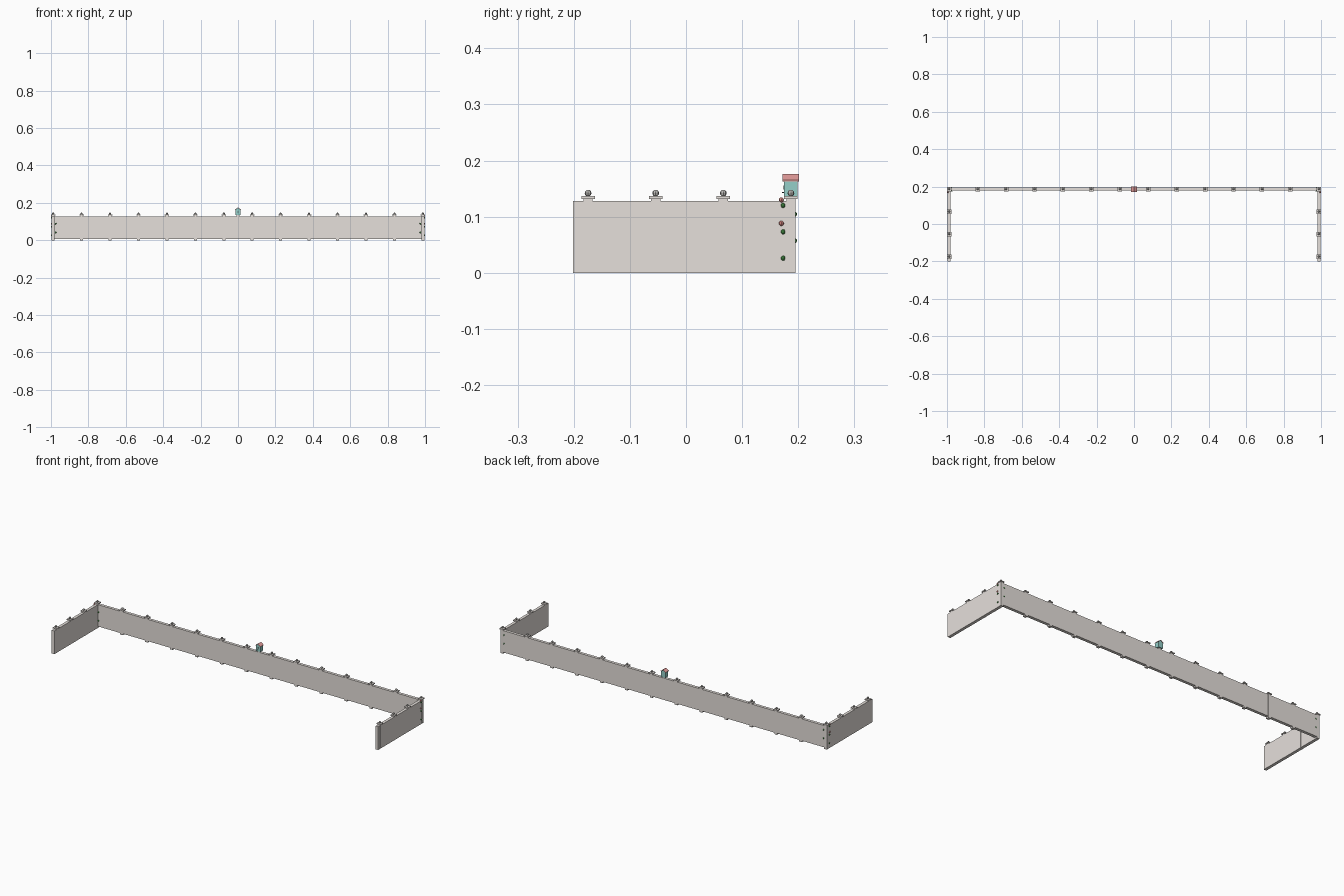
import bpy, bmesh
from mathutils import Matrix, Vector

cube = bpy.data.objects.get("Cube")
if cube:
    bpy.data.objects.remove(cube, do_unlink=True)


def material(name, r, g, b):
    m = bpy.data.materials.new(name)
    m.use_nodes = True
    m.diffuse_color = (r, g, b, 1)
    m.node_tree.nodes["Principled BSDF"].inputs["Base Color"].default_value = (r, g, b, 1)
    return m


STONE = material("pale stone", 0.79, 0.745, 0.71)
METAL = material("grey finial", 0.50, 0.49, 0.47)
LEAF = material("leaf green", 0.07, 0.31, 0.07)
FLOWER = material("flower red", 0.66, 0.24, 0.22)
TEAL = material("teal paint", 0.30, 0.62, 0.58)
ROOF = material("pink roof", 0.79, 0.34, 0.33)
DARK = material("dark opening", 0.05, 0.05, 0.05)


def finish(name, bm, mat):
    mesh = bpy.data.meshes.new(name)
    bmesh.ops.recalc_face_normals(bm, faces=bm.faces)
    bm.to_mesh(mesh)
    bm.free()
    mesh.materials.append(mat)
    ob = bpy.data.objects.new(name, mesh)
    bpy.context.collection.objects.link(ob)


def boxes(name, mat, spans):
    """Boxes given by their lower and upper corners."""
    bm = bmesh.new()
    for lo, hi in spans:
        lo, hi = Vector(lo), Vector(hi)
        bmesh.ops.create_cube(bm, size=1, matrix=Matrix.Translation((lo + hi) / 2)
                              @ Matrix.Diagonal((*(hi - lo), 1)))
    finish(name, bm, mat)


def balls(name, mat, centres, radius, stretch=1):
    """Low-poly flat-shaded balls, optionally stretched upwards."""
    bm = bmesh.new()
    for c in centres:
        bmesh.ops.create_uvsphere(bm, u_segments=8, v_segments=6, radius=radius,
                                  matrix=Matrix.Translation(c)
                                  @ Matrix.Diagonal((1, 1, stretch, 1)))
    finish(name, bm, mat)


def prism(name, mat, outline, y0, y1):
    """An x-z outline extruded along y."""
    bm = bmesh.new()
    face = bm.faces.new([bm.verts.new((x, y0, z)) for x, z in outline])
    ext = bmesh.ops.extrude_face_region(bm, geom=[face])
    moved = [g for g in ext["geom"] if isinstance(g, bmesh.types.BMVert)]
    bmesh.ops.translate(bm, verts=moved, vec=(0, y1 - y0, 0))
    finish(name, bm, mat)


def square(x, y, half, z0, z1):
    return (x - half, y - half, z0), (x + half, y + half, z1)


# Layout of the three walls
X, Y, HALF, TOP = 0.988, 0.187, 0.008, 0.128
back_posts = [(-X + i * 2 * X / 13, Y) for i in range(14)]
side_posts = [(s * X, Y - i * 0.1205) for s in (-1, 1) for i in range(1, 4)]
posts = back_posts + side_posts

# Walls
boxes("back_wall", STONE, [((-X, Y - HALF, 0.008), (X, Y + HALF, TOP))])
for side, s in (("left", 1), ("right", -1)):
    boxes(side + "_wall", STONE,
          [((s * X - HALF, -0.201, 0), (s * X + HALF, Y + HALF, TOP))])

# Posts, flush with the walls, with caps and finials
boxes("posts", STONE, [square(x, y, HALF + 0.0002, 0, 0.132) for x, y in posts])
boxes("post_caps", STONE, [square(x, y, 0.012, 0.132, 0.137) for x, y in posts])
balls("finials", METAL, [(x, y, 0.142) for x, y in posts], 0.006)

# Climbing plants on the corner posts
offsets = [(0.009, -0.014), (-0.013, -0.011), (-0.013, 0.007)]
leaves, flowers = [], []
for s in (-1, 1):
    for i in range(7):
        dx, dy = offsets[i % 3]
        leaves.append((s * (X + dx), Y + dy, 0.026 + i * 0.0157))
    for z in (0.088, 0.130):
        flowers.append((s * (X + 0.008), 0.170, z))
balls("vine_leaves", LEAF, leaves, 0.0038, 1.2)
balls("vine_flowers", FLOWER, flowers, 0.0045)

# Birdhouse on the middle of the back wall
boxes("birdhouse_base", STONE, [square(0, Y, 0.007, TOP, 0.135)])
prism("birdhouse_body", TEAL,
      [(-0.014, 0.134), (0.014, 0.134), (0.014, 0.163), (0, 0.1735), (-0.014, 0.163)],
      0.175, 0.199)
prism("birdhouse_roof", ROOF,
      [(-0.016, 0.163), (-0.016, 0.165), (0, 0.176), (0.016, 0.165), (0.016, 0.163), (0, 0.174)],
      0.172, 0.201)

# Round entrance and perch
bm = bmesh.new()
for z, r, depth, y in ((0.152, 0.0035, 0.002, 0.1745), (0.143, 0.001, 0.004, 0.1735)):
    bmesh.ops.create_cone(bm, cap_ends=True, segments=12, radius1=r, radius2=r, depth=depth,
                          matrix=Matrix.Translation((0, y, z))
                          @ Matrix.Rotation(1.5708, 4, "X"))
finish("birdhouse_entrance_and_perch", bm, DARK)
